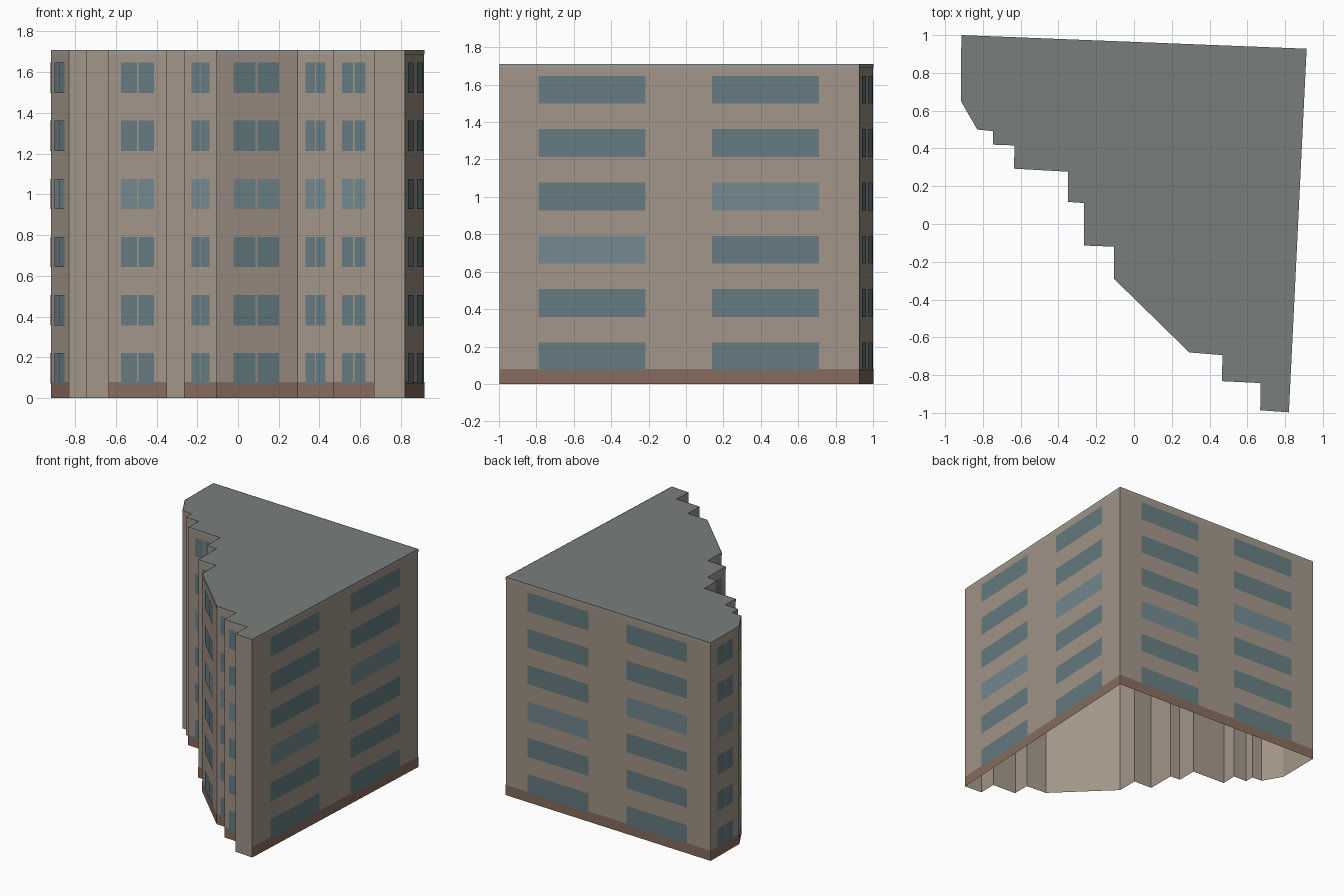
import bpy
import bmesh
from mathutils import Vector

if "Cube" in bpy.data.objects:
    bpy.data.objects.remove(bpy.data.objects["Cube"])

HEIGHT = 1.71
FLOORS = 6
STOREY = HEIGHT / FLOORS

# Footprint, counter-clockwise from the back left corner
FOOTPRINT = [(-0.914, 1.0), (-0.917, 0.652), (-0.83, 0.5), (-0.747, 0.492),
             (-0.747, 0.42), (-0.632, 0.416), (-0.636, 0.293), (-0.35, 0.277),
             (-0.35, 0.117), (-0.264, 0.111), (-0.264, -0.114), (-0.106, -0.12),
             (-0.106, -0.29), (0.293, -0.68), (0.468, -0.694), (0.466, -0.832),
             (0.671, -0.842), (0.668, -0.986), (0.82, -0.997), (0.914, 0.928)]


def material(name, rgb):
    mat = bpy.data.materials.new(name)
    mat.diffuse_color = (*rgb, 1)
    mat.use_nodes = True
    mat.node_tree.nodes["Principled BSDF"].inputs["Base Color"].default_value = mat.diffuse_color
    return mat


def make_object(name, faces, mats):
    """faces: list of (corner points, material index)"""
    bm = bmesh.new()
    for pts, idx in faces:
        bm.faces.new([bm.verts.new(p) for p in pts]).material_index = idx
    bmesh.ops.remove_doubles(bm, verts=bm.verts, dist=1e-5)
    mesh = bpy.data.meshes.new(name)
    bm.to_mesh(mesh)
    bm.free()
    for m in mats:
        mesh.materials.append(m)
    obj = bpy.data.objects.new(name, mesh)
    bpy.context.collection.objects.link(obj)
    return obj


def panel(a, b, f0, f1, z0, z1, off=0.0):
    """Upright rectangle on wall a-b between fractions f0 and f1."""
    d = b - a
    n = Vector((d.y, -d.x)).normalized() * off
    p, q = a + d * f0 + n, a + d * f1 + n
    return [(p.x, p.y, z0), (q.x, q.y, z0), (q.x, q.y, z1), (p.x, p.y, z1)]


wall_mat = material("wall_plaster", (0.36, 0.30, 0.245))
roof_mat = material("roof_grey", (0.19, 0.21, 0.20))
base_mat = material("base_brown", (0.24, 0.15, 0.115))
trim_mat = material("trim_grey", (0.34, 0.33, 0.32))
glass_mats = [material("glass", (0.13, 0.20, 0.22)),
              material("glass_light", (0.17, 0.25, 0.28))]

corners = [Vector(p) for p in FOOTPRINT]
edges = list(zip(corners, corners[1:] + corners[:1]))

walls, base, trim, windows = [], [], [], []
for a, b in edges:
    walls.append((panel(a, b, 0, 1, 0, HEIGHT), 0))
    length = (b - a).length
    if length < 0.155:          # short returns stay blank
        continue
    base.append((panel(a, b, 0, 1, 0, 0.08, 0.002), 0))
    trim.append((panel(a, b, 0, 1, HEIGHT - 0.022, HEIGHT, 0.002), 0))
    # Two windows per storey, wide apart on the long walls
    long_wall = length > 1
    spans = [(0.108, 0.405), (0.59, 0.887)] if long_wall else [(0.22, 0.487), (0.513, 0.78)]
    for floor in range(FLOORS):
        z = floor * STOREY
        for i, (f0, f1) in enumerate(spans):
            light = floor == (2 + i if long_wall else 3)
            windows.append((panel(a, b, f0, f1, z + 0.073, z + 0.222, 0.004), int(light)))

make_object("walls", walls, [wall_mat])
make_object("roof", [([(p.x, p.y, HEIGHT) for p in corners], 0)], [roof_mat])
make_object("base_band", base, [base_mat])
make_object("roof_trim", trim, [trim_mat])
make_object("windows", windows, glass_mats)
